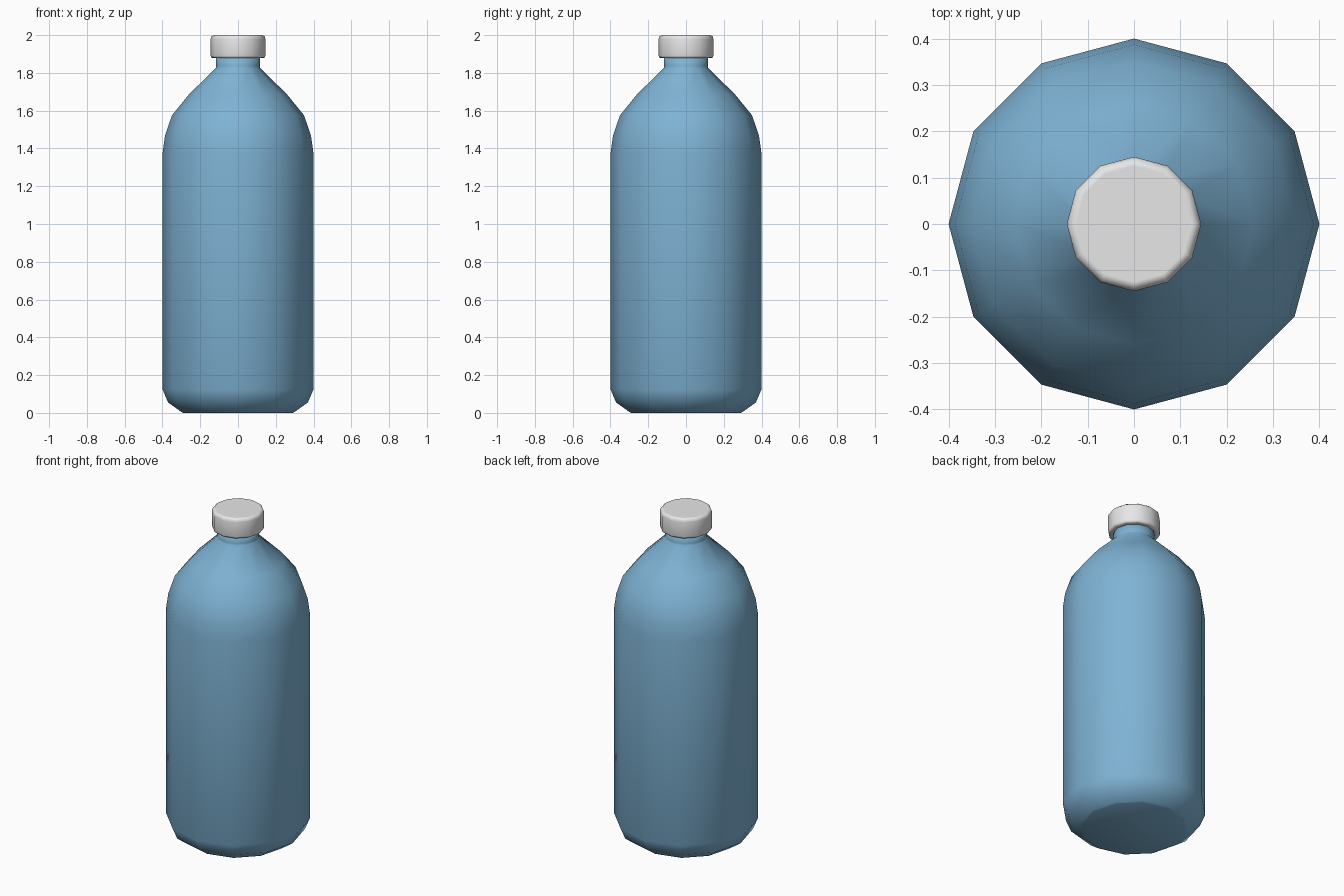
import bpy
import bmesh
import math

if "Cube" in bpy.data.objects:
    bpy.data.objects.remove(bpy.data.objects["Cube"])

SIDES = 12


def material(name, rgb):
    m = bpy.data.materials.new(name)
    m.diffuse_color = (*rgb, 1)
    m.use_nodes = True
    m.node_tree.nodes["Principled BSDF"].inputs["Base Color"].default_value = m.diffuse_color
    return m


def lathe(name, profile, mat, cap_start=True):
    """Revolve (radius, z) points about z, with n-gon end caps."""
    bm = bmesh.new()
    rings = [[bm.verts.new((r * math.cos(2 * math.pi * i / SIDES),
                            r * math.sin(2 * math.pi * i / SIDES), z))
              for i in range(SIDES)] for r, z in profile]
    for a, b in zip(rings, rings[1:]):
        for i in range(SIDES):
            j = (i + 1) % SIDES
            bm.faces.new((a[i], a[j], b[j], b[i]))
    bm.faces.new(rings[0][::-1])
    bm.faces.new(rings[-1])
    bmesh.ops.recalc_face_normals(bm, faces=bm.faces[:])
    for f in bm.faces:
        f.smooth = True
    mesh = bpy.data.meshes.new(name)
    bm.to_mesh(mesh)
    bm.free()
    mesh.materials.append(mat)
    obj = bpy.data.objects.new(name, mesh)
    bpy.context.collection.objects.link(obj)
    return obj


blue = material("bottle blue", (0.21, 0.45, 0.66))
white = material("cap white", (0.8, 0.8, 0.8))

# Bottle: chamfered base, straight wall, domed shoulder and neck
lathe("bottle_body", [
    (0.29, 0.0), (0.30, 0.005), (0.37, 0.055), (0.40, 0.125),
    (0.40, 1.37), (0.387, 1.465), (0.35, 1.575), (0.258, 1.688),
    (0.118, 1.825), (0.116, 1.835), (0.116, 1.89)], blue)

# Screw cap with softened rims
lathe("cap", [
    (0.118, 1.878), (0.135, 1.878), (0.142, 1.882), (0.145, 1.892),
    (0.145, 1.98), (0.142, 1.992), (0.132, 2.0), (0.125, 2.0)], white)
